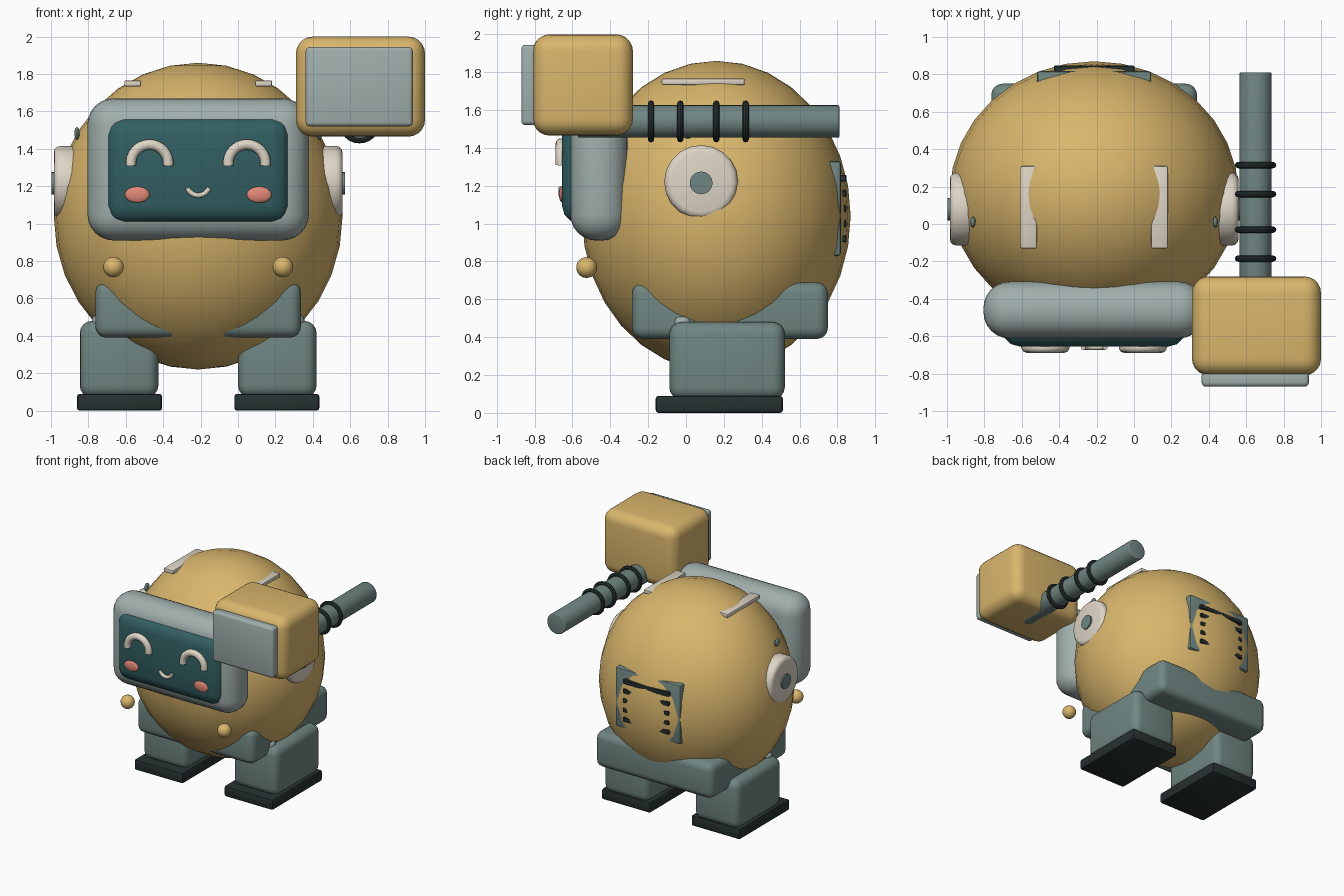
import bpy, bmesh, math
from mathutils import Matrix, Vector

if "Cube" in bpy.data.objects:
    bpy.data.objects.remove(bpy.data.objects["Cube"], do_unlink=True)

MID = -0.213  # x of the body's own symmetry plane


def material(name, *srgb):
    mat = bpy.data.materials.new(name)
    mat.use_nodes = True
    lin = [((c / 255 + 0.055) / 1.055) ** 2.4 for c in srgb] + [1.0]
    mat.diffuse_color = lin
    mat.node_tree.nodes["Principled BSDF"].inputs["Base Color"].default_value = lin
    return mat


GOLD = material("warm gold", 217, 182, 108)
GREY = material("green grey", 112, 134, 130)
SILVER = material("pale grey", 160, 175, 172)
TEAL = material("dark teal", 50, 95, 98)
CREAM = material("cream", 222, 213, 198)
PINK = material("coral pink", 226, 136, 120)
BLACK = material("charcoal", 38, 48, 48)


def finish(name, bm, mat):
    mesh = bpy.data.meshes.new(name)
    bm.normal_update()
    bm.to_mesh(mesh)
    bm.free()
    mesh.materials.append(mat)
    obj = bpy.data.objects.new(name, mesh)
    bpy.context.collection.objects.link(obj)
    smooth(obj)
    return obj


def smooth(obj):
    bpy.ops.object.select_all(action="DESELECT")
    obj.select_set(True)
    bpy.context.view_layer.objects.active = obj
    bpy.ops.object.shade_smooth_by_angle(angle=math.radians(40))


def box(name, x, y, z, mat, bevel=0.0, segments=4):
    """Rounded box from (min, max) pairs."""
    bm = bmesh.new()
    size = [b - a for a, b in (x, y, z)]
    centre = [(a + b) / 2 for a, b in (x, y, z)]
    bmesh.ops.create_cube(bm, size=1, matrix=Matrix.Translation(centre) @ Matrix.Diagonal((*size, 1)))
    if bevel:
        bmesh.ops.bevel(bm, geom=bm.edges[:], offset=bevel, segments=segments, profile=0.5, affect="EDGES")
    return finish(name, bm, mat)


def ball(name, centre, radii, mat, u=24, v=12):
    bm = bmesh.new()
    bmesh.ops.create_uvsphere(bm, u_segments=u, v_segments=v, radius=1,
                              matrix=Matrix.Translation(centre) @ Matrix.Diagonal((*radii, 1)))
    return finish(name, bm, mat)


def rod(name, start, end, radius, mat, sides=24, bevel=0.0):
    """Cylinder between two points, with rounded rims."""
    a, b = Vector(start), Vector(end)
    turn = (b - a).to_track_quat("Z", "Y").to_matrix().to_4x4()
    bm = bmesh.new()
    bmesh.ops.create_cone(bm, cap_ends=True, segments=sides, radius1=radius, radius2=radius,
                          depth=(b - a).length, matrix=Matrix.Translation((a + b) / 2) @ turn)
    if bevel:
        rims = [e for e in bm.edges if any(len(f.verts) > 4 for f in e.link_faces)]
        bmesh.ops.bevel(bm, geom=rims, offset=bevel, segments=3, profile=0.5, affect="EDGES")
    return finish(name, bm, mat)


def arc(name, centre, radius, start, end, thickness, mat):
    """Round tube bent along an arc facing the front."""
    curve = bpy.data.curves.new(name, "CURVE")
    curve.dimensions = "3D"
    curve.bevel_depth = thickness
    curve.bevel_resolution = 3
    curve.use_fill_caps = True
    spline = curve.splines.new("POLY")
    steps = 16
    spline.points.add(steps)
    for i, p in enumerate(spline.points):
        t = math.radians(start + (end - start) * i / steps)
        p.co = (centre[0] + radius * math.cos(t), centre[1], centre[2] + radius * math.sin(t), 1)
    curve.materials.append(mat)
    obj = bpy.data.objects.new(name, curve)
    bpy.context.collection.objects.link(obj)
    bpy.ops.object.select_all(action="DESELECT")
    obj.select_set(True)
    bpy.context.view_layer.objects.active = obj
    bpy.ops.object.convert(target="MESH")
    smooth(bpy.context.object)


def span(side, inner, outer):
    """x range at a distance from the symmetry plane."""
    return sorted((MID + side * inner, MID + side * outer))


# Body and hip belt
ball("body", (MID, 0.16, 1.04), (0.772, 0.71, 0.82), GOLD, 32, 16)
box("hip_belt", span(1, -0.55, 0.55), (-0.285, 0.75), (0.39, 0.69), GREY, 0.06)

# Face
box("face_shell", span(1, -0.592, 0.592), (-0.612, -0.308), (0.91, 1.67), SILVER, 0.14, 6)
box("face_screen", span(1, -0.492, 0.492), (-0.655, -0.44), (1.0, 1.57), TEAL, 0.095, 3)
arc("mouth", (MID, -0.66, 1.213), 0.062, 200, 340, 0.014, CREAM)

# Paired parts
for side, label in ((-1, "right"), (1, "left")):
    def at(d):
        return MID + side * d

    arc(label + "_eye", (at(0.26), -0.66, 1.323), 0.1, -8, 188, 0.029, CREAM)
    ball(label + "_cheek", (at(0.326), -0.655, 1.155), (0.066, 0.016, 0.043), PINK)
    ball(label + "_button", (at(0.453), -0.525, 0.768), (0.055, 0.055, 0.055), GOLD)
    rod(label + "_ear", (at(0.64), 0.08, 1.22), (at(0.772), 0.08, 1.22), 0.195, CREAM, 20, 0.035)
    rod(label + "_ear_hub", (at(0.7), 0.08, 1.215), (at(0.785), 0.08, 1.215), 0.06, GREY)
    ball(label + "_side_stud", (at(0.648), 0.01, 1.483), (0.014, 0.03, 0.034), GREY, 16, 8)
    box(label + "_top_strip", span(side, 0.305, 0.395), (-0.13, 0.31), (1.733, 1.766), CREAM, 0.008, 2)
    rod(label + "_hip_pin", (at(0.515), -0.02, 0.3), (at(0.515), -0.02, 0.51), 0.053, SILVER, 20, 0.025)
    box(label + "_leg", span(side, 0.213, 0.633), (-0.088, 0.522), (0.07, 0.48), GREY, 0.065)
    box(label + "_foot", span(side, 0.193, 0.648), (-0.16, 0.512), (0, 0.09), BLACK, 0.015, 2)

# Back vent panel
box("vent_panel", span(1, -0.305, 0.305), (0.70, 0.818), (0.83, 1.33), GREY, 0.015, 2)
for i in range(5):
    z = 1.24 - 0.08 * i
    box(f"vent_slat_{i + 1}", span(1, -0.215, 0.215), (0.76, 0.847), (z - 0.018, z + 0.018), BLACK, 0.005, 1)

# Hammer
HX, HZ = 0.65, 1.54
box("hammer_head", (0.31, 1.0), (-0.81, -0.28), (1.465, 2.0), GOLD, 0.09, 5)
box("hammer_plate", (0.362, 0.935), (-0.87, -0.79), (1.52, 1.945), SILVER, 0.022, 3)
rod("hammer_handle", (HX, -0.57, HZ), (HX, 0.81, HZ), 0.086, GREY, 24, 0.008)
for i, y in enumerate((-0.185, -0.03, 0.16, 0.315)):
    bpy.ops.mesh.primitive_torus_add(location=(HX, y, HZ), rotation=(math.pi / 2, 0, 0), major_segments=24,
                                     minor_segments=8, major_radius=0.094, minor_radius=0.017)
    ring = bpy.context.object
    ring.name = f"grip_ring_{i + 1}"
    ring.data.materials.append(BLACK)
    smooth(ring)
